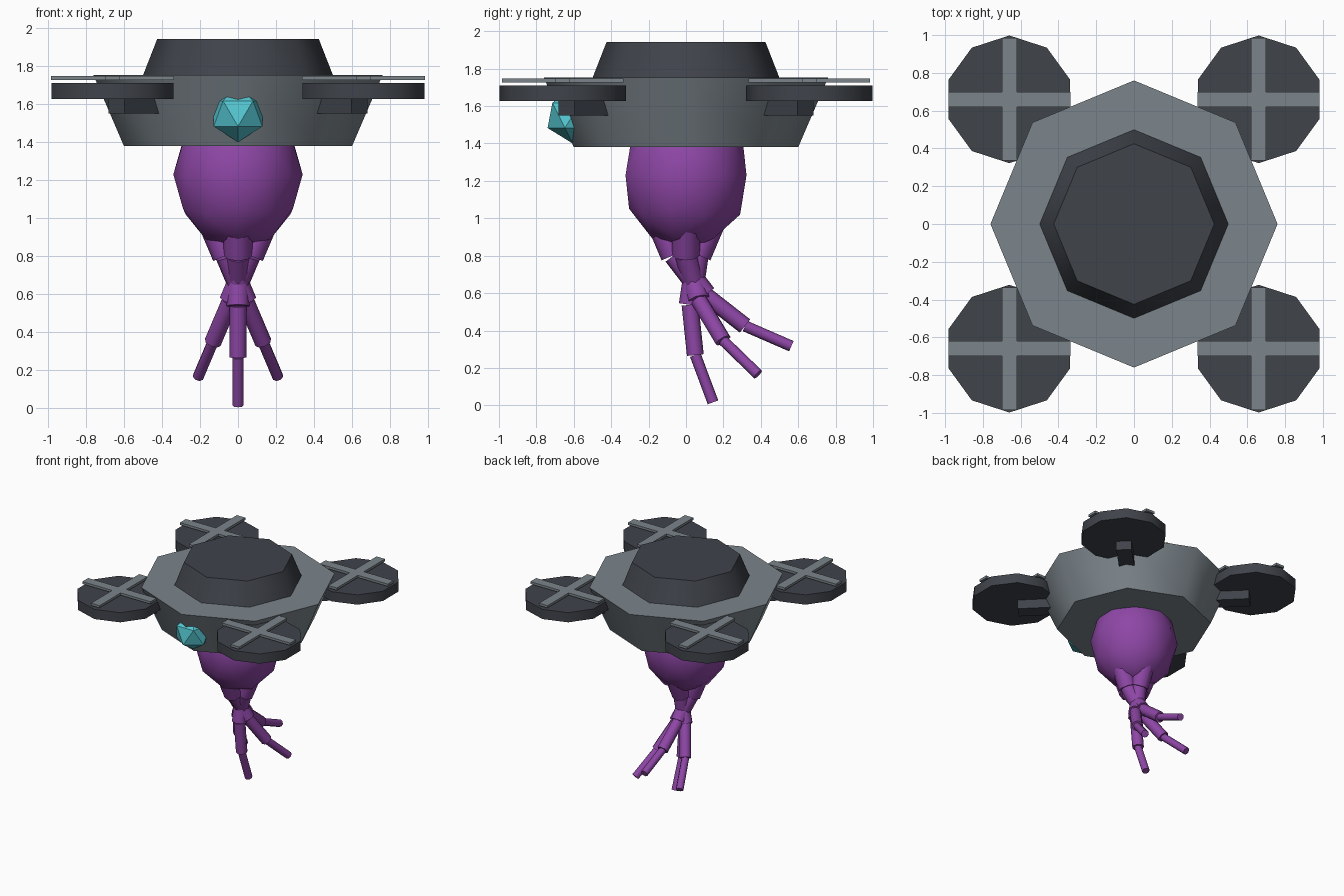
import bpy
import math
from mathutils import Matrix, Vector

cube = bpy.data.objects.get("Cube")
if cube:
    bpy.data.objects.remove(cube, do_unlink=True)


def material(name, rgb):
    mat = bpy.data.materials.new(name)
    mat.use_nodes = True
    mat.diffuse_color = (*rgb, 1)
    mat.node_tree.nodes["Principled BSDF"].inputs["Base Color"].default_value = (*rgb, 1)
    return mat


DARK = material("charcoal", (0.05, 0.056, 0.068))
GREY = material("steel grey", (0.20, 0.235, 0.26))
PURPLE = material("purple", (0.27, 0.062, 0.38))
CYAN = material("cyan", (0.09, 0.57, 0.64))


def finish(name, mat, smooth=None):
    obj = bpy.context.object
    obj.name = name
    obj.data.materials.append(mat)
    if smooth:
        bpy.ops.object.shade_smooth_by_angle(angle=math.radians(smooth))
    return obj


def frustum(name, mat, sides, r_low, r_high, z_low, z_high, x=0, y=0):
    bpy.ops.mesh.primitive_cone_add(
        vertices=sides, radius1=r_low, radius2=r_high, depth=z_high - z_low,
        location=(x, y, (z_low + z_high) / 2))
    return finish(name, mat, 50)


def box(name, mat, size, location, turn=0):
    bpy.ops.mesh.primitive_cube_add(size=1, location=location, rotation=(0, 0, turn))
    obj = finish(name, mat)
    obj.scale = size
    return obj


def ball(name, mat, detail, scale, location, smooth=None):
    bpy.ops.mesh.primitive_ico_sphere_add(
        subdivisions=detail, radius=1, location=location, rotation=(0, 0, math.pi / 2))
    obj = finish(name, mat, smooth)
    obj.scale = scale
    return obj


def tube(name, mat, start, end, radius):
    axis = end - start
    bpy.ops.mesh.primitive_cylinder_add(
        vertices=8, radius=radius, depth=axis.length, location=(start + end) / 2,
        rotation=axis.to_track_quat('Z', 'Y').to_euler())
    return finish(name, mat, 50)


# Hull, raised cap, front eye and hanging body
frustum("hull", GREY, 8, 0.60, 0.76, 1.38, 1.752)
frustum("cap", DARK, 8, 0.50, 0.425, 1.75, 1.942)
ball("eye", CYAN, 1, (0.15, 0.15, 0.15), (0, -0.606, 1.55))
ball("body", PURPLE, 2, (0.34, 0.34, 0.40), (0, 0, 1.23), 50)

# Four rotors, each with a crossed blade and a diagonal strut
for side, sx in (("left", 1), ("right", -1)):
    for end, sy in (("front", -1), ("back", 1)):
        tag = f"{end}_{side}"
        x, y = sx * 0.66, sy * 0.66
        frustum(f"rotor_{tag}", DARK, 10, 0.338, 0.338, 1.627, 1.71, x, y)
        box(f"blade_across_{tag}", GREY, (0.645, 0.08, 0.02), (x, y, 1.737))
        box(f"blade_along_{tag}", GREY, (0.08, 0.65, 0.02), (x, y, 1.737))
        box(f"strut_{tag}", DARK, (0.45, 0.12, 0.09),
            (sx * 0.48, sy * 0.48, 1.595), sx * sy * math.pi / 4)

# Four jointed tentacles that lean inward, cross and curl to the back
LEAN, CURL, LENGTH, ROOT = math.radians(23), math.radians(14.5), 0.27, 0.167
RADII = (0.075, 0.06, 0.045, 0.03)
for name, dx, dy in (("front", 0, -1), ("back", 0, 1), ("left", 1, 0), ("right", -1, 0)):
    lean = Matrix.Rotation(dx * LEAN, 3, 'Y') @ Matrix.Rotation(-dy * LEAN, 3, 'X')
    point = Vector((dx * ROOT, dy * ROOT, 1.053))
    for joint, radius in enumerate(RADII):
        step = lean @ Matrix.Rotation(joint * CURL, 3, 'X') @ Vector((0, 0, -LENGTH))
        tube(f"tentacle_{name}_{joint + 1}", PURPLE, point, point + step, radius)
        point = point + step
